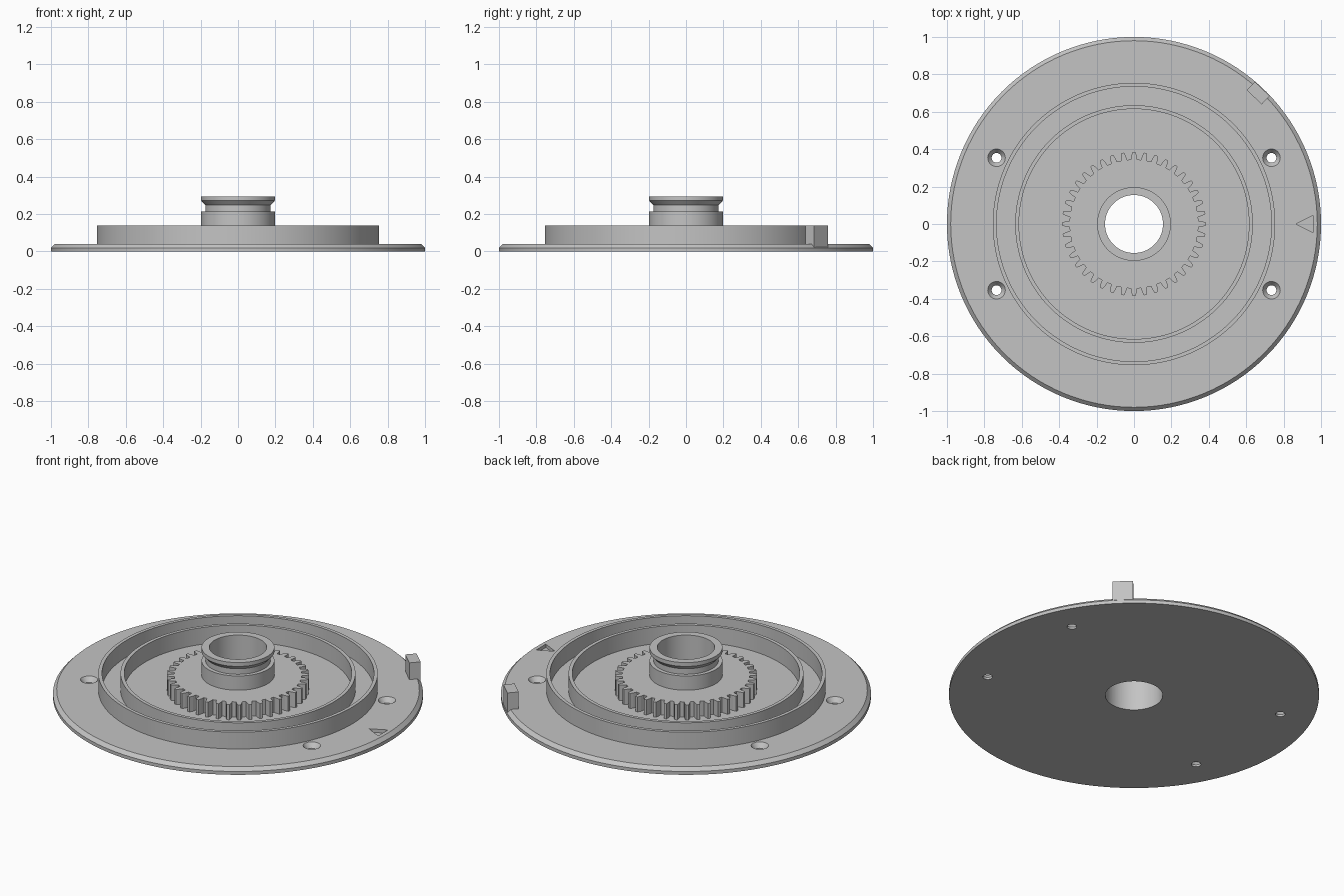
import bpy, bmesh, math
from mathutils import Matrix

if "Cube" in bpy.data.objects:
    bpy.data.objects.remove(bpy.data.objects["Cube"], do_unlink=True)

SEGMENTS = 128
BORE = 0.155
PLATE_TOP = 0.04
RING_TOP = 0.14
GEAR_TOP = 0.13

grey = bpy.data.materials.new("plain_grey")
grey.use_nodes = True
grey.diffuse_color = (0.55, 0.55, 0.55, 1)
grey.node_tree.nodes["Principled BSDF"].inputs["Base Color"].default_value = grey.diffuse_color


def finish(name, bm):
    """Turn a bmesh into a named object with outward normals."""
    bmesh.ops.recalc_face_normals(bm, faces=bm.faces)
    mesh = bpy.data.meshes.new(name)
    bm.to_mesh(mesh)
    bm.free()
    mesh.materials.append(grey)
    obj = bpy.data.objects.new(name, mesh)
    bpy.context.collection.objects.link(obj)
    return obj


def bridge(bm, loops):
    """Join a closed series of equal vertex loops with quads."""
    for a, b in zip(loops, loops[1:] + loops[:1]):
        for i in range(len(a)):
            j = (i + 1) % len(a)
            bm.faces.new((a[i], a[j], b[j], b[i]))


def polar_loop(bm, polar, z):
    return [bm.verts.new((r * math.cos(a), r * math.sin(a), z)) for r, a in polar]


def lathe(name, profile):
    """Revolve a closed (radius, height) profile around z."""
    bm = bmesh.new()
    angles = [math.tau * i / SEGMENTS for i in range(SEGMENTS)]
    bridge(bm, [polar_loop(bm, [(r, a) for a in angles], z) for r, z in profile])
    return finish(name, bm)


def ring(name, inner, outer, bottom, top):
    return lathe(name, [(inner, bottom), (outer, bottom), (outer, top), (inner, top)])


def prism(name, outline, bottom, top):
    bm = bmesh.new()
    face = bm.faces.new([bm.verts.new((x, y, bottom)) for x, y in outline])
    side = bmesh.ops.extrude_face_region(bm, geom=[face])["geom"]
    verts = [v for v in side if isinstance(v, bmesh.types.BMVert)]
    bmesh.ops.translate(bm, verts=verts, vec=(0, 0, top - bottom))
    return finish(name, bm)


def cone(name, x, y, r1, r2, bottom, top):
    bm = bmesh.new()
    bmesh.ops.create_cone(bm, cap_ends=True, segments=32, radius1=r1, radius2=r2,
                          depth=top - bottom,
                          matrix=Matrix.Translation((x, y, (bottom + top) / 2)))
    return finish(name, bm)


def cut(target, cutter):
    cutter.hide_render = True
    mod = target.modifiers.new("cut", 'BOOLEAN')
    mod.operation = 'DIFFERENCE'
    mod.solver = 'EXACT'
    mod.object = cutter
    bpy.context.view_layer.objects.active = target
    bpy.ops.object.modifier_apply(modifier=mod.name)
    bpy.data.objects.remove(cutter, do_unlink=True)


# Base plate with a chamfered rim
plate = lathe("base_plate", [(BORE, 0), (1, 0), (1, 0.02), (0.98, PLATE_TOP), (BORE, PLATE_TOP)])

# Countersunk screw holes and the engraved arrow
for x in (-0.735, 0.735):
    for y in (-0.354, 0.354):
        cut(plate, cone("hole_cutter", x, y, 0.026, 0.026, -0.02, 0.06))
        cut(plate, cone("countersink_cutter", x, y, 0.026, 0.0545, 0.012, 0.05))
cut(plate, prism("arrow_cutter", [(0.865, 0), (0.957, -0.046), (0.957, 0.046)], 0.02, 0.06))

# Two thin walls
outer_wall = ring("outer_wall", 0.735, 0.755, PLATE_TOP, RING_TOP)
inner_wall = ring("inner_wall", 0.615, 0.635, PLATE_TOP, RING_TOP)

# Spur gear around the hub
TEETH = 40
tooth = [(0.345, -0.30), (0.365, -0.24), (0.385, -0.13),
         (0.385, 0.13), (0.365, 0.24), (0.345, 0.30)]
outline = [(r, math.tau * (i + t) / TEETH) for i in range(TEETH) for r, t in tooth]
bore = [(BORE, a) for r, a in outline]
bm = bmesh.new()
bridge(bm, [polar_loop(bm, bore, PLATE_TOP), polar_loop(bm, outline, PLATE_TOP),
            polar_loop(bm, outline, GEAR_TOP), polar_loop(bm, bore, GEAR_TOP)])
gear = finish("gear", bm)

# Hollow hub with a snap groove under its lip
hub = lathe("hub", [(BORE, GEAR_TOP), (0.197, GEAR_TOP), (0.197, 0.215), (0.175, 0.215),
                    (0.175, 0.248), (0.197, 0.272), (0.197, 0.295), (BORE, 0.295)])

# Stop tab on the rim
tab = prism("stop_tab", [(0.934, -0.055), (0.996, -0.055), (0.996, 0.055), (0.934, 0.055)],
            0.02, RING_TOP)
tab.rotation_euler.z = math.radians(46.5)

# Smooth round surfaces, keep the edges crisp
bpy.ops.object.select_all(action='DESELECT')
for obj in (plate, outer_wall, inner_wall, hub):
    obj.select_set(True)
bpy.context.view_layer.objects.active = plate
bpy.ops.object.shade_smooth_by_angle(angle=math.radians(30))
